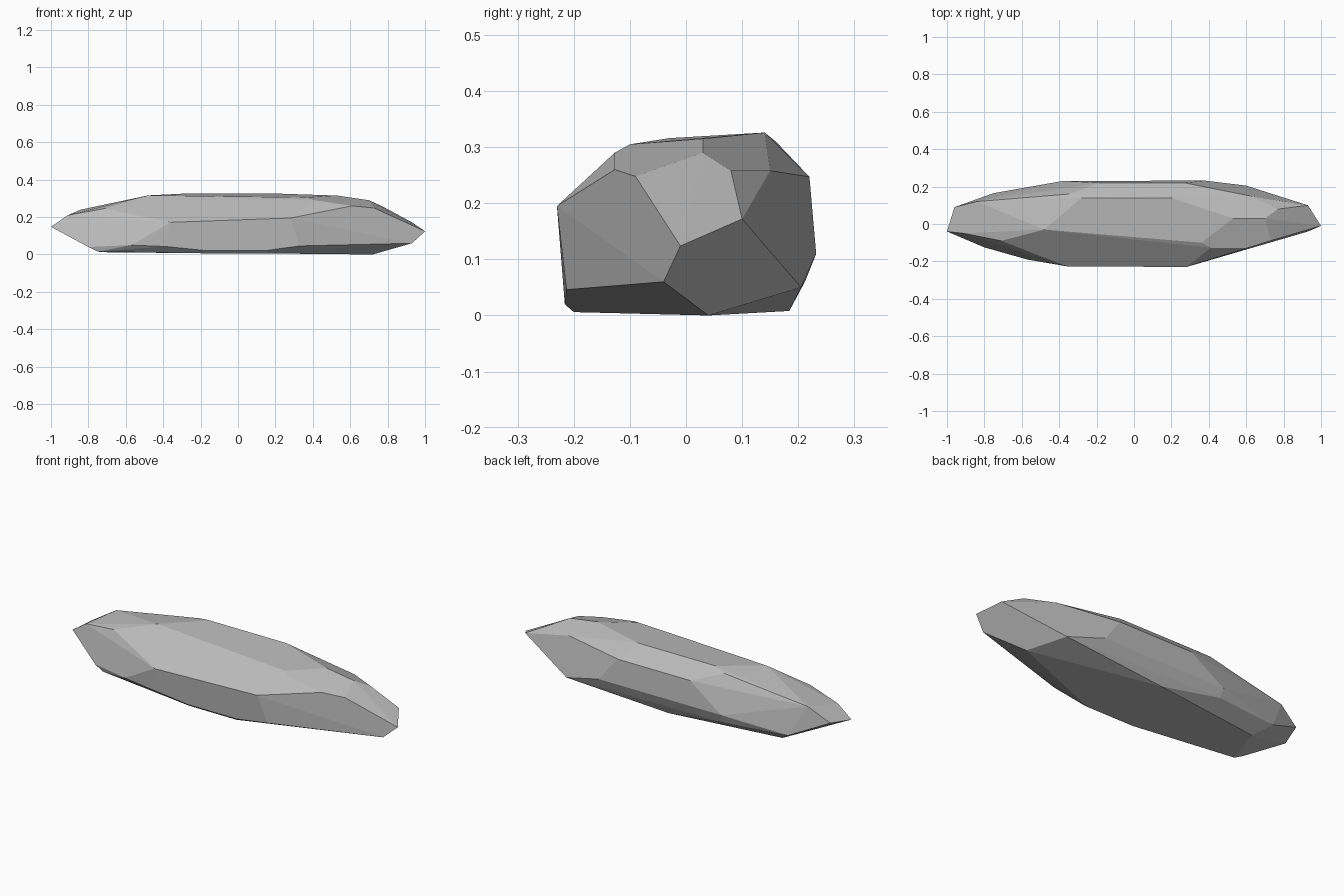
import bpy
import bmesh
import math
from mathutils import Vector

default_cube = bpy.data.objects.get("Cube")
if default_cube:
    bpy.data.objects.remove(default_cube, do_unlink=True)


def make_material(name, colour):
    material = bpy.data.materials.new(name)
    material.use_nodes = True
    material.diffuse_color = colour
    shader = next(node for node in material.node_tree.nodes if node.type == "BSDF_PRINCIPLED")
    shader.inputs["Base Color"].default_value = colour
    shader.inputs["Roughness"].default_value = 1
    return material


def make_faceted_stone(name, corners, material, flatness):
    """Wrap the corners in a convex shell and merge nearly flat triangles into facets."""
    mesh = bpy.data.meshes.new(name)
    stone_builder = bmesh.new()
    for corner in corners:
        stone_builder.verts.new(Vector(corner))
    hull = bmesh.ops.convex_hull(stone_builder, input=stone_builder.verts)
    unused = [item for item in hull["geom_interior"] if isinstance(item, bmesh.types.BMVert)]
    bmesh.ops.delete(stone_builder, geom=unused, context="VERTS")
    bmesh.ops.dissolve_limit(stone_builder, angle_limit=flatness,
                             verts=stone_builder.verts, edges=stone_builder.edges)
    bmesh.ops.recalc_face_normals(stone_builder, faces=stone_builder.faces)
    for face in stone_builder.faces:
        face.smooth = False
    stone_builder.to_mesh(mesh)
    stone_builder.free()
    mesh.materials.append(material)
    stone = bpy.data.objects.new(name, mesh)
    bpy.context.collection.objects.link(stone)
    return stone


# Nearly level crown
crown = [(-.48, -.03, .316), (.36, -.1, .305), (.2, .14, .326),
         (-.28, .14, .326), (.53, .03, .315), (-.35, .16, .31)]

# Left end, cut to a slanting facet
left_end = [(1, -.01, .124), (.93, .1, .172), (.93, -.04, .06),
            (.7, .03, .29), (.77, .08, .258), (.73, -.09, .248), (.61, -.127, .26)]

# Right end, drawn out to a blunt point
right_end = [(-1, -.04, .148), (-.96, .09, .167), (-.91, -.05, .21),
             (-.84, .12, .24), (-.71, -.09, .246), (-.8, -.125, .04)]

# Steep front wall
front_wall = [(.28, -.23, .195), (-.36, -.226, .172), (.33, -.213, .046),
              (-.39, -.213, .043), (-.57, -.19, .05), (.41, -.127, .29)]

# Bulging back wall
back_wall = [(.62, .15, .258), (.26, .186, .276), (.27, .22, .247),
             (-.18, .22, .247), (.38, .232, .11), (-.38, .23, .11),
             (.6, .205, .05), (-.37, .212, .06), (-.75, .165, .07)]

# Flat underside
underside = [(.72, .04, 0), (-.02, .184, .008), (-.67, .1, .01),
             (-.75, -.13, .015), (.14, -.216, .02), (-.16, -.216, .02),
             (.13, -.2, .006), (-.16, -.2, .006)]

stone_grey = make_material("stone grey", (.5, .5, .5, 1))
corners = crown + left_end + right_end + front_wall + back_wall + underside
make_faceted_stone("long_stone", corners, stone_grey, math.radians(4))
